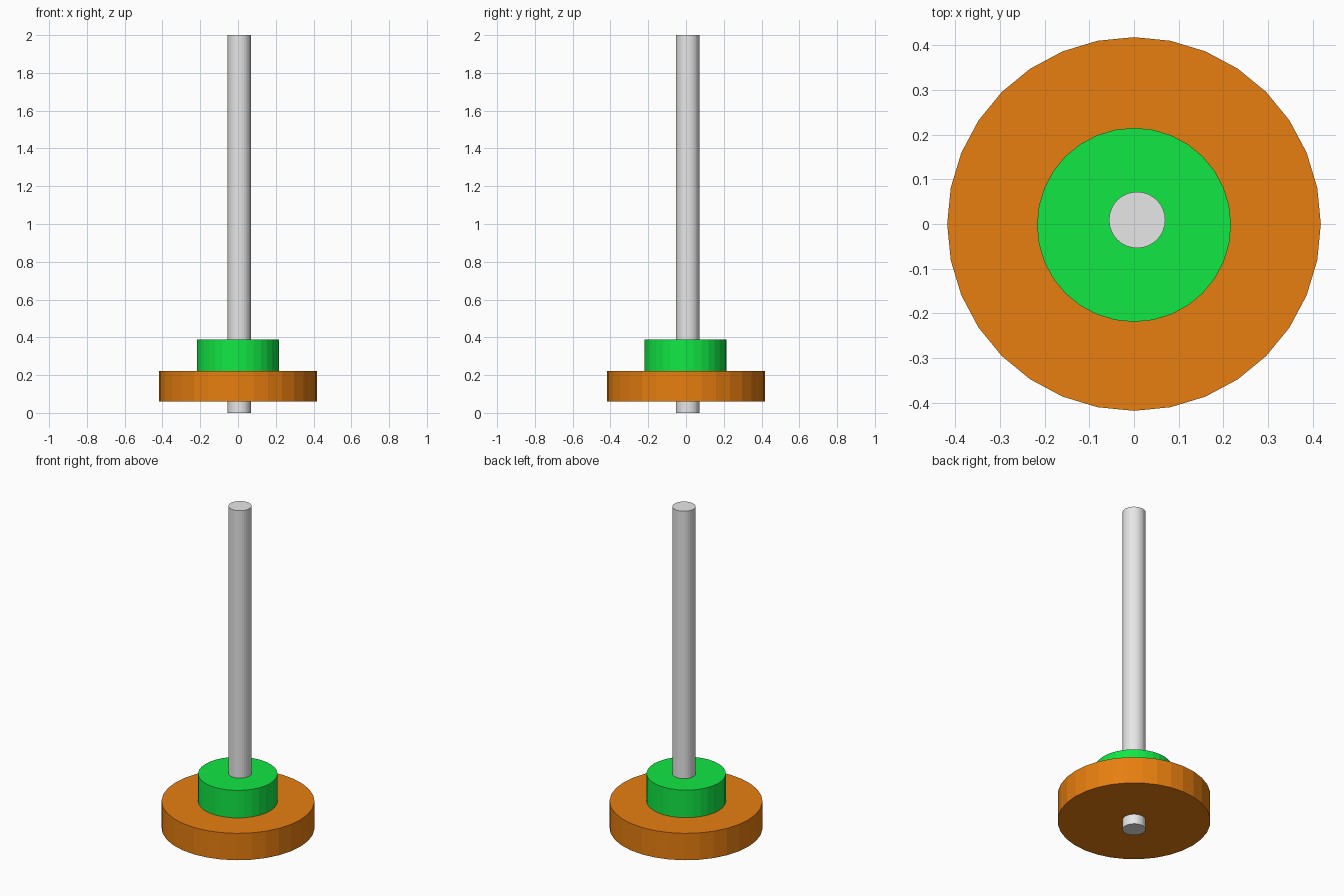
import bpy

# Remove the default cube
cube = bpy.data.objects.get("Cube")
if cube:
    bpy.data.objects.remove(cube, do_unlink=True)


def make_material(name, rgb):
    mat = bpy.data.materials.new(name)
    mat.use_nodes = True
    color = (*rgb, 1.0)
    mat.diffuse_color = color
    mat.node_tree.nodes["Principled BSDF"].inputs["Base Color"].default_value = color
    return mat


def make_cylinder(name, radius, bottom, top, center, mat):
    bpy.ops.mesh.primitive_cylinder_add(
        vertices=32, radius=radius, depth=top - bottom,
        location=(*center, (bottom + top) / 2))
    obj = bpy.context.object
    obj.name = name
    obj.data.name = name
    obj.data.materials.append(mat)
    return obj


grey = make_material("light grey", (0.8, 0.8, 0.8))
orange = make_material("orange", (0.8, 0.21, 0.005))
green = make_material("bright green", (0.006, 0.8, 0.06))

# Wide disc, smaller collar on top, and the slightly off-centre rod through both
make_cylinder("base_disc", 0.418, 0.06, 0.222, (0, 0), orange)
make_cylinder("collar", 0.217, 0.222, 0.388, (0, -0.002), green)
make_cylinder("rod", 0.063, 0.0, 2.0, (0.007, 0.009), grey)
